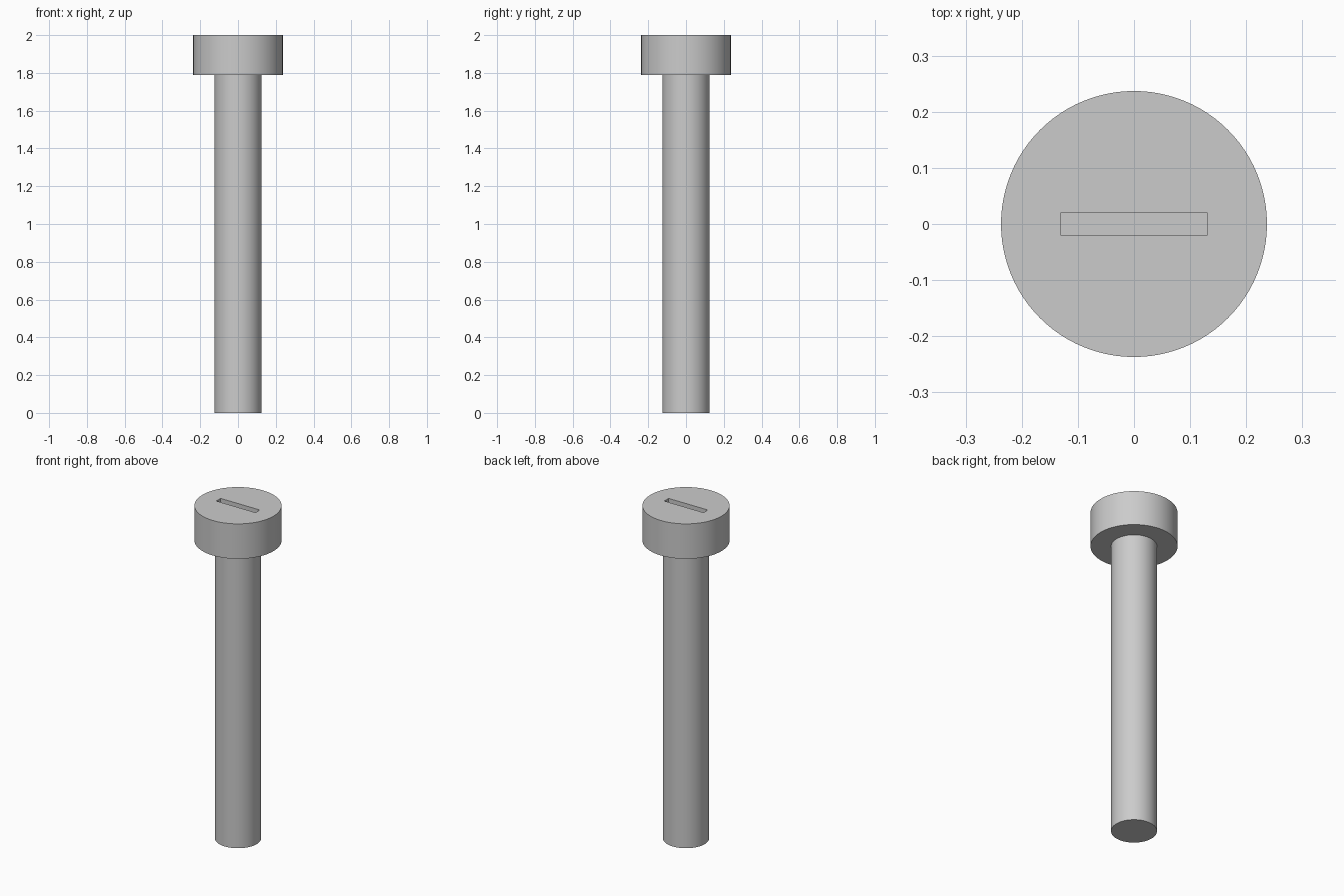
import bpy
import math

cube = bpy.data.objects.get("Cube")
if cube:
    bpy.data.objects.remove(cube, do_unlink=True)

HEIGHT = 2.0
HEAD_BOTTOM = 1.79
HEAD_RADIUS = 0.237
SHAFT_RADIUS = 0.125
SLOT_SIZE = (0.26, 0.041)
SLOT_DEPTH = 0.1

# Plain grey metal
steel = bpy.data.materials.new("grey_steel")
steel.use_nodes = True
grey = (0.6, 0.6, 0.6, 1.0)
steel.diffuse_color = grey
steel.node_tree.nodes["Principled BSDF"].inputs["Base Color"].default_value = grey


def cylinder(name, radius, bottom, top):
    """Upright smooth cylinder with crisp rims."""
    bpy.ops.mesh.primitive_cylinder_add(
        vertices=96, radius=radius, depth=top - bottom,
        location=(0, 0, (bottom + top) / 2))
    obj = bpy.context.object
    obj.name = name
    obj.data.materials.append(steel)
    bpy.ops.object.shade_smooth_by_angle(angle=math.radians(30))
    return obj


# Shaft, seated slightly inside the head
shaft = cylinder("shaft", SHAFT_RADIUS, 0, HEAD_BOTTOM + 0.01)

# Head
head = cylinder("head", HEAD_RADIUS, HEAD_BOTTOM, HEIGHT)

# Driver slot cut into the top of the head
bpy.ops.mesh.primitive_cube_add(size=1, location=(0, 0, HEIGHT))
cutter = bpy.context.object
cutter.name = "slot_cutter"
cutter.scale = (*SLOT_SIZE, 2 * SLOT_DEPTH)
cutter.data.materials.append(steel)
cutter.hide_render = True
cutter.display_type = 'WIRE'

slot = head.modifiers.new("slot", 'BOOLEAN')
slot.operation = 'DIFFERENCE'
slot.solver = 'EXACT'
slot.object = cutter

# Bake the cut, then discard the cutter
bpy.context.view_layer.objects.active = head
bpy.ops.object.modifier_apply(modifier=slot.name)
bpy.data.objects.remove(cutter, do_unlink=True)
